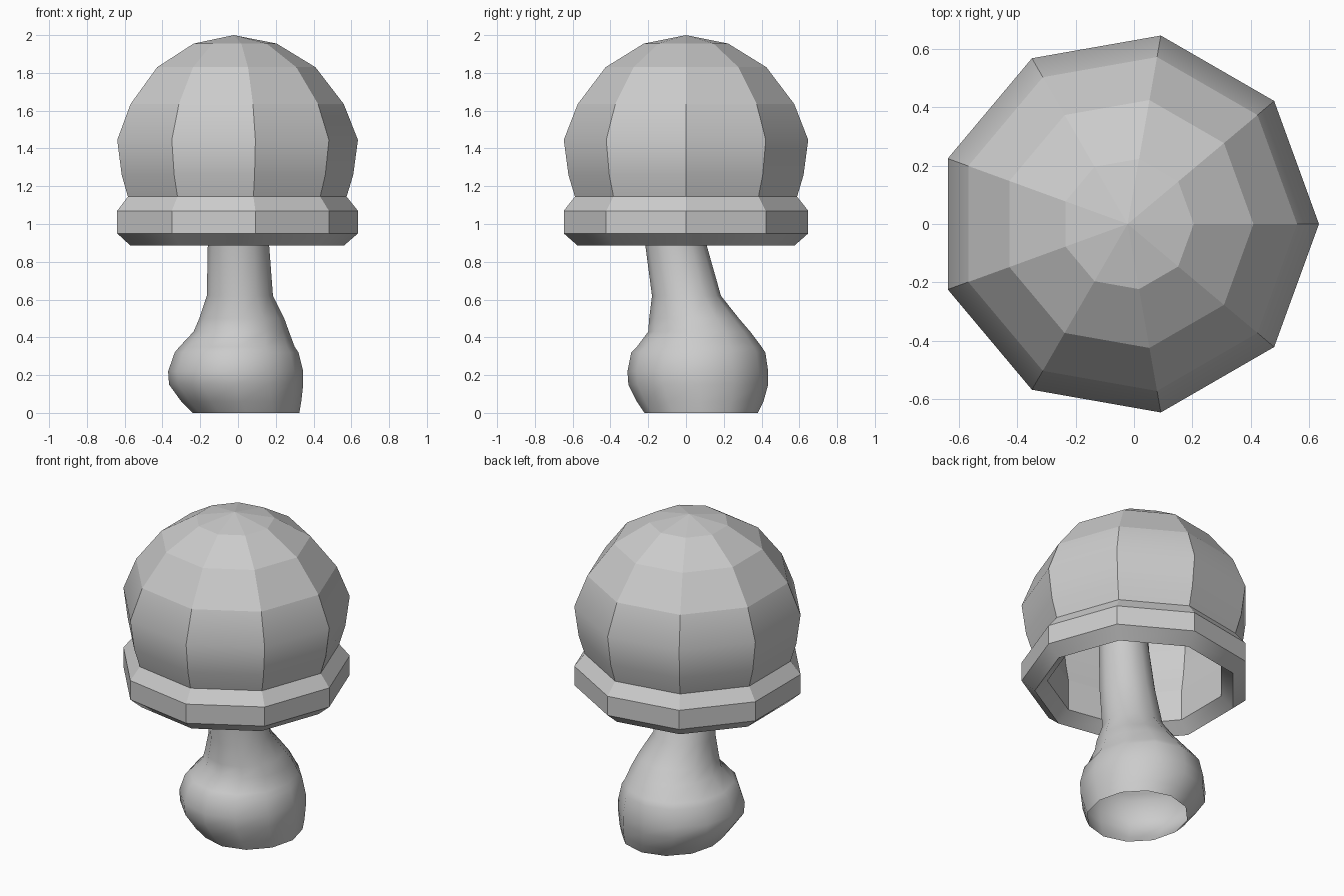
import bpy, bmesh, math

if "Cube" in bpy.data.objects:
    bpy.data.objects.remove(bpy.data.objects["Cube"])


def make_object(name, rings, closed=False, angle=30):
    """Skin a list of vertex rings (a one-point ring is a pole)."""
    bm = bmesh.new()
    loops = [[bm.verts.new(p) for p in ring] for ring in rings]
    pairs = list(zip(loops, loops[1:]))
    if closed:
        pairs.append((loops[-1], loops[0]))
    for a, b in pairs:
        n = max(len(a), len(b))
        for i in range(n):
            j = (i + 1) % n
            if len(a) == 1:
                bm.faces.new((a[0], b[j], b[i]))
            elif len(b) == 1:
                bm.faces.new((a[i], a[j], b[0]))
            else:
                bm.faces.new((a[i], a[j], b[j], b[i]))
    bmesh.ops.recalc_face_normals(bm, faces=bm.faces[:])
    mesh = bpy.data.meshes.new(name)
    bm.to_mesh(mesh)
    bm.free()
    ob = bpy.data.objects.new(name, mesh)
    bpy.context.collection.objects.link(ob)
    bpy.ops.object.select_all(action='DESELECT')
    ob.select_set(True)
    bpy.context.view_layer.objects.active = ob
    bpy.ops.object.shade_smooth_by_angle(angle=math.radians(angle))
    return ob


def ellipse(cx, cy, rx, ry, z, n):
    if rx == 0:
        return [(cx, cy, z)]
    return [(cx + rx * math.cos(math.tau * i / n),
             cy + ry * math.sin(math.tau * i / n), z) for i in range(n)]


def lathe(profile):
    return [ellipse(-0.022, 0, r, r, z, 9) for r, z in profile]


# Nine-sided hollow dome: outer skin, then inner skin
cap = make_object("mushroom_cap", lathe([
    (0, 2.0), (.227, 1.955), (.432, 1.83), (.582, 1.635), (.657, 1.445),
    (.632, 1.26), (.597, 1.145), (.51, 1.145), (.53, 1.26), (.55, 1.445),
    (.49, 1.59), (.36, 1.75), (.19, 1.85), (0, 1.885)]))
for p in cap.data.polygons:
    if p.center.z > 1.6:
        p.use_smooth = False

# Thick bevelled band around the cap's lower edge
make_object("cap_rim", lathe([
    (.582, .885), (.657, .95), (.657, 1.07), (.597, 1.145),
    (.51, 1.145), (.51, .95)]), closed=True)

# Leaning stem with a swollen foot: z, x min, x max, y min, y max
sections = [
    (0, -.24, .325, -.22, .38),
    (.06, -.30, .335, -.26, .41),
    (.15, -.365, .345, -.305, .435),
    (.22, -.37, .345, -.31, .435),
    (.32, -.335, .32, -.29, .42),
    (.35, -.31, .30, -.26, .40),
    (.43, -.235, .27, -.20, .34),
    (.50, -.205, .245, -.195, .28),
    (.62, -.165, .185, -.18, .185),
    (.885, -.16, .165, -.215, .11),
    (1.2, -.15, .14, -.24, .05),
    (1.5, -.14, .13, -.24, .03)]
stem = [ellipse((x0 + x1) / 2, (y0 + y1) / 2, (x1 - x0) / 2, (y1 - y0) / 2, z, 12)
        for z, x0, x1, y0, y1 in sections]
stem.append([(0, -.1, 1.5)])
make_object("stem", stem, angle=35)
